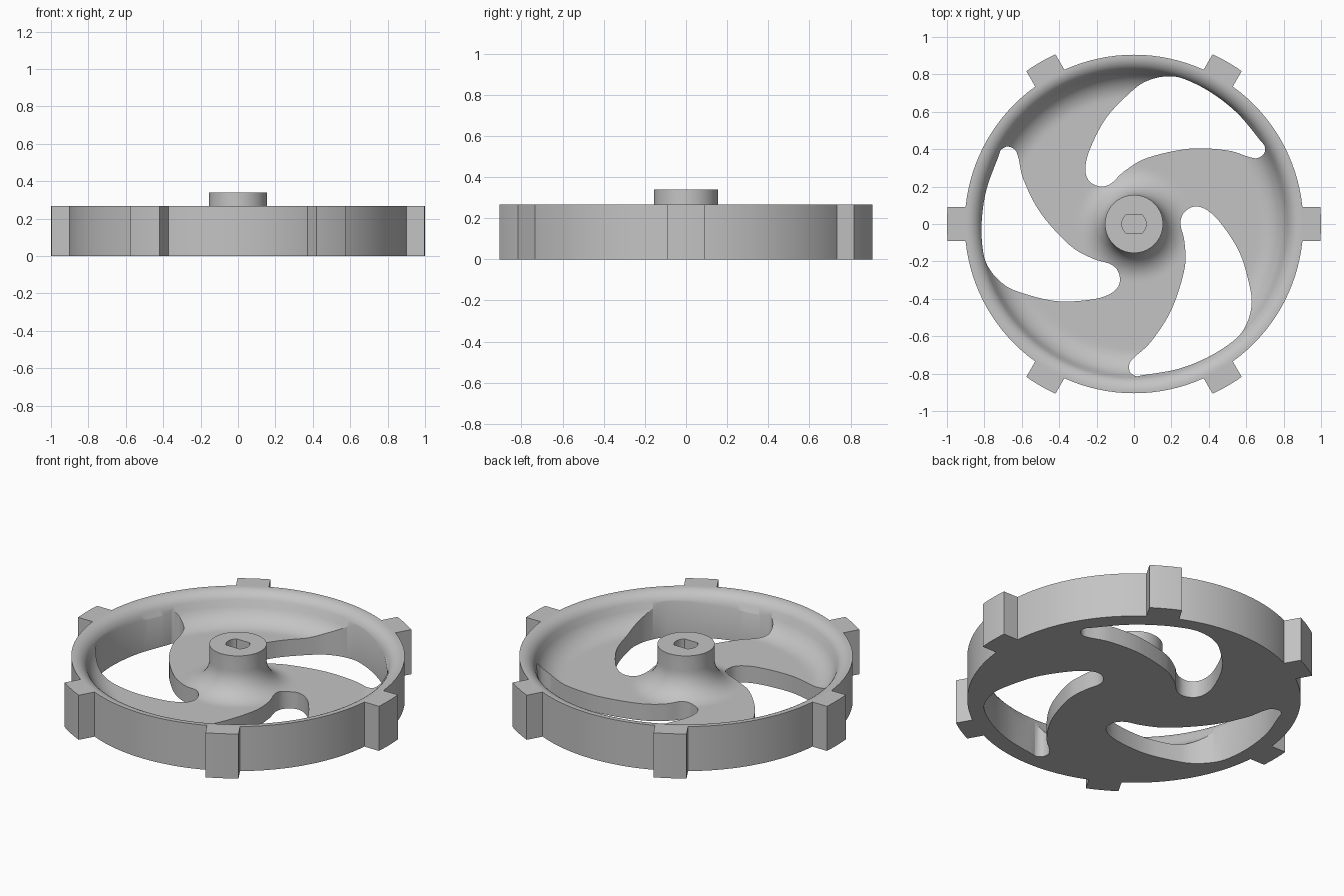
import bpy, bmesh, math
from mathutils import Matrix, Vector

if "Cube" in bpy.data.objects:
    bpy.data.objects.remove(bpy.data.objects["Cube"], do_unlink=True)

RIM_R, RIM_TOP, HUB_R, HUB_TOP, WEB = 0.905, 0.267, 0.155, 0.34, 0.10
FILLET = 0.15

grey = bpy.data.materials.new("plain grey")
grey.use_nodes = True
grey.diffuse_color = (0.55, 0.55, 0.55, 1)
grey.node_tree.nodes["Principled BSDF"].inputs["Base Color"].default_value = grey.diffuse_color


def make_object(name, bm):
    bmesh.ops.recalc_face_normals(bm, faces=bm.faces)
    mesh = bpy.data.meshes.new(name)
    bm.to_mesh(mesh)
    bm.free()
    mesh.materials.append(grey)
    obj = bpy.data.objects.new(name, mesh)
    bpy.context.collection.objects.link(obj)
    return obj


def arc(cx, cy, r, a0, a1, n):
    steps = [math.radians(a0 + (a1 - a0) * i / n) for i in range(n + 1)]
    return [(cx + r * math.cos(a), cy + r * math.sin(a)) for a in steps]


def add_prism(bm, outline, z0, z1, turn=0.0):
    spin = Matrix.Rotation(turn, 3, 'Z')
    low = [bm.verts.new(spin @ Vector((x, y, z0))) for x, y in outline]
    high = [bm.verts.new(spin @ Vector((x, y, z1))) for x, y in outline]
    bm.faces.new(low[::-1])
    bm.faces.new(high)
    for i in range(len(low)):
        bm.faces.new((low[i - 1], low[i], high[i], high[i - 1]))


def smooth_loop(points, n):
    """Closed Catmull-Rom curve through the points."""
    pts, out = [Vector(p) for p in points], []
    for i in range(len(pts)):
        a, b, c, d = (pts[(i + k) % len(pts)] for k in (-1, 0, 1, 2))
        for s in range(n):
            t = s / n
            out.append(tuple(0.5 * (2 * b + (c - a) * t + (2 * a - 5 * b + 4 * c - d) * t ** 2
                                    + (3 * b - a - 3 * c + d) * t ** 3)))
    return out


def shade(obj):
    bpy.ops.object.select_all(action='DESELECT')
    obj.select_set(True)
    bpy.context.view_layer.objects.active = obj
    bpy.ops.object.shade_smooth_by_angle(angle=math.radians(30))


# Wheel body: rounded lip, dished web, filleted hub in one turned profile
profile = [(0, 0), (RIM_R, 0), (RIM_R, RIM_TOP)]
profile += arc(0.895, RIM_TOP - 0.08, 0.08, 90, 155, 8)
profile += arc(0.672, WEB + FILLET, FILLET, -25, -90, 10)
profile += [(0.65, WEB), (HUB_R + FILLET + 0.02, WEB)]
profile += arc(HUB_R + FILLET, WEB + FILLET, FILLET, 270, 180, 12)
profile += [(HUB_R, HUB_TOP), (0, HUB_TOP)]
bm = bmesh.new()
verts = [bm.verts.new((r, 0, z)) for r, z in profile]
edges = [bm.edges.new(pair) for pair in zip(verts, verts[1:])]
bmesh.ops.spin(bm, geom=verts + edges, cent=(0, 0, 0), axis=(0, 0, 1),
               angle=math.tau, steps=120)
bmesh.ops.remove_doubles(bm, verts=bm.verts, dist=1e-4)
wheel = make_object("wheel_body", bm)

# Three swept openings and the flat-sided shaft socket, as one cutter
slot = [(-0.725, 0.36), (-0.79, 0.18), (-0.815, 0), (-0.805, -0.158), (-0.77, -0.245),
        (-0.70, -0.32), (-0.61, -0.365), (-0.42, -0.412), (-0.235, -0.405),
        (-0.13, -0.375), (-0.08, -0.325), (-0.082, -0.26), (-0.125, -0.215),
        (-0.22, -0.185), (-0.343, -0.114), (-0.498, 0.057), (-0.59, 0.235),
        (-0.617, 0.35), (-0.635, 0.395), (-0.675, 0.414), (-0.71, 0.397)]
socket = arc(0, 0, 0.065, -48, 48, 10) + arc(0, 0, 0.065, 132, 228, 10)
bm = bmesh.new()
for i in range(3):
    add_prism(bm, smooth_loop(slot, 6), -0.1, 0.5, math.tau * i / 3)
add_prism(bm, socket, WEB, 0.5)
cutter = make_object("opening_cutter", bm)
cutter.hide_render = True
mod = wheel.modifiers.new("cut", 'BOOLEAN')
mod.operation, mod.solver, mod.object = 'DIFFERENCE', 'MANIFOLD', cutter

# Bake the cuts and discard the cutter
graph = bpy.context.evaluated_depsgraph_get()
cut_mesh = bpy.data.meshes.new_from_object(wheel.evaluated_get(graph))
wheel.modifiers.clear()
wheel.data = cut_mesh
bpy.data.objects.remove(cutter, do_unlink=True)
shade(wheel)

# Six drive lugs around the rim
half = 0.09
outer = math.degrees(math.asin(half))
inner = math.degrees(math.asin(half / 0.902))
lug = arc(0, 0, 1.0, -outer, outer, 6) + arc(0, 0, 0.902, inner, -inner, 6)
for i in range(6):
    bm = bmesh.new()
    add_prism(bm, lug, 0, RIM_TOP, math.tau * i / 6)
    shade(make_object(f"rim_lug_{i + 1}", bm))
